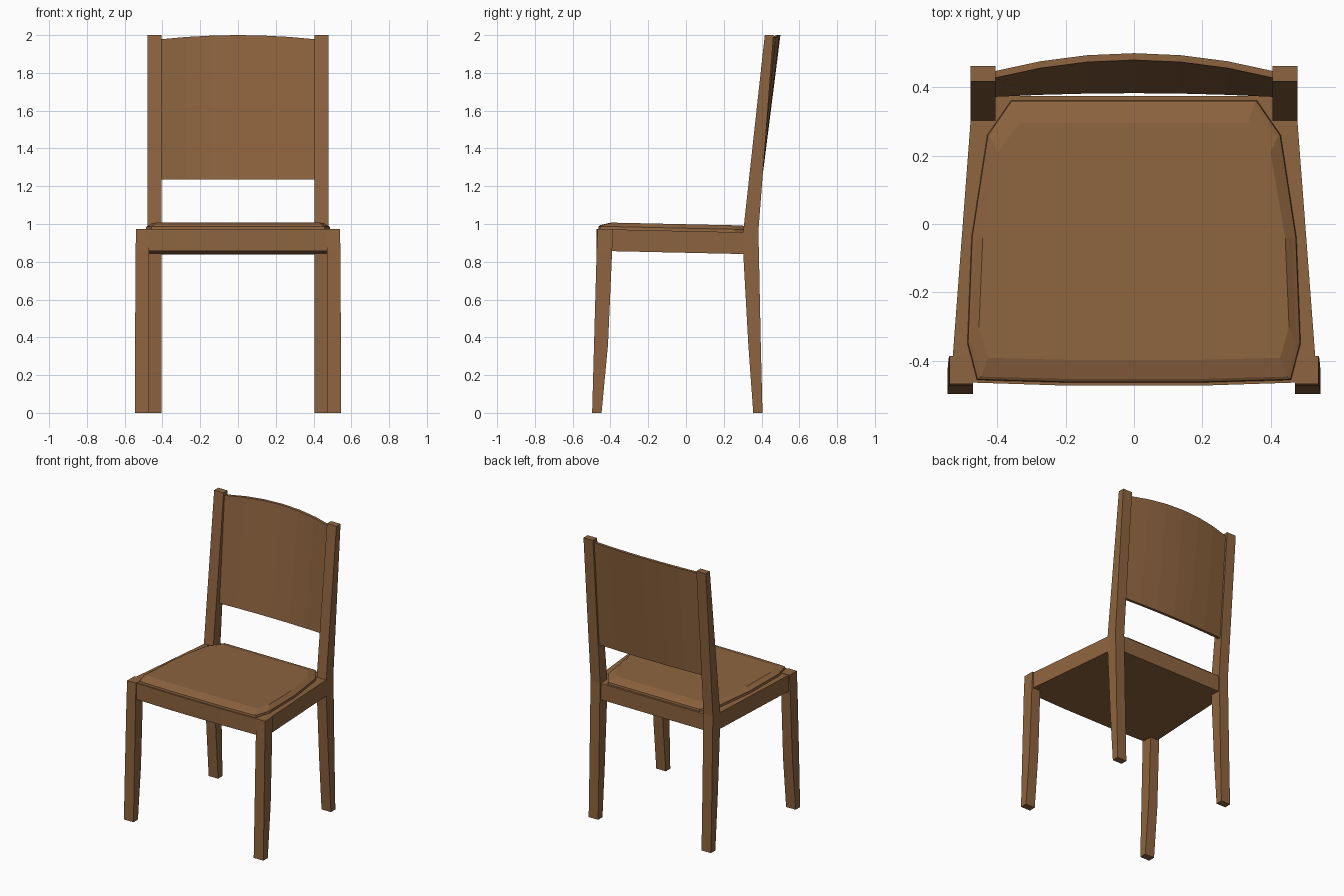
import bpy, bmesh

if "Cube" in bpy.data.objects:
    bpy.data.objects.remove(bpy.data.objects["Cube"])

wood = bpy.data.materials.new("brown wood")
wood.diffuse_color = (0.27, 0.127, 0.05, 1)
wood.use_nodes = True
wood.node_tree.nodes["Principled BSDF"].inputs["Base Color"].default_value = wood.diffuse_color


def loft(name, rings):
    """Closed solid through rings of equal point count."""
    bm = bmesh.new()
    vs = [[bm.verts.new(p) for p in r] for r in rings]
    n = len(vs[0])
    for a, b in zip(vs, vs[1:]):
        for i in range(n):
            j = (i + 1) % n
            bm.faces.new((a[i], a[j], b[j], b[i]))
    bm.faces.new(vs[0])
    bm.faces.new(vs[-1])
    bmesh.ops.recalc_face_normals(bm, faces=bm.faces)
    me = bpy.data.meshes.new(name)
    bm.to_mesh(me)
    bm.free()
    me.materials.append(wood)
    ob = bpy.data.objects.new(name, me)
    bpy.context.collection.objects.link(ob)
    return ob


def mirrored(pts):
    """Complete an outline given as its right half, front to back."""
    return pts + [(-x, y) for x, y in reversed(pts)]


def seat_z(y, lift=0.0):
    """Height of the frame top, sloping down to the back."""
    return 0.975 - 0.022 * (y + 0.47) + lift


# legs: sections (z, y front, y back, x inner, x outer)
front_sec = [(0, -0.497, -0.447, 0.471, 0.546),
             (0.36, -0.487, -0.413, 0.471, 0.545),
             (0.86, -0.473, -0.391, 0.471, 0.542),
             (0.974, -0.468, -0.386, 0.471, 0.54)]
back_sec = [(0, 0.356, 0.405, 0.405, 0.479),
            (0.36, 0.330, 0.396, 0.405, 0.479),
            (0.845, 0.303, 0.386, 0.405, 0.479),
            (0.96, 0.303, 0.383, 0.405, 0.479),
            (2.0, 0.417, 0.463, 0.405, 0.479)]
for side, s in (("left", -1), ("right", 1)):
    for part, secs in (("front_leg", front_sec), ("back_leg_and_post", back_sec)):
        loft(f"{part}_{side}", [[(s * a, f, z), (s * b, f, z), (s * b, k, z), (s * a, k, z)]
                                for z, f, k, a, b in secs])

# seat frame with gently bowed front
frame = mirrored([(0.2, -0.473), (0.48, -0.464), (0.533, -0.42), (0.477, 0.32), (0.44, 0.375)])
loft("seat_frame", [[(x, y, seat_z(y, d)) for x, y in frame] for d in (-0.117, -0.002)])

# seat pad
pad = mirrored([(0.2, -0.464), (0.46, -0.457), (0.488, -0.35), (0.476, -0.04),
                (0.43, 0.26), (0.36, 0.362)])
pad_rings = []
for sx, sy, lift in ((1, 1, -0.004), (0.995, 0.995, 0.013), (0.975, 0.975, 0.019), (0.93, 0.84, 0.034)):
    pad_rings.append([(x * sx, -0.05 + (y + 0.05) * sy,
                       seat_z(-0.05 + (y + 0.05) * sy, lift)) for x, y in pad])
loft("seat_pad", pad_rings)

# curved backrest panel, bow grows toward the top
rings = []
for i in range(7):
    x = -0.41 + 0.82 * i / 6
    bow = 1 - (x / 0.41) ** 2
    yb, yt = 0.372 + 0.011 * bow, 0.427 + 0.053 * bow
    zt = 1.978 + 0.022 * bow
    rings.append([(x, yb, 1.235), (x, yb + 0.02, 1.235), (x, yt + 0.02, zt), (x, yt, zt)])
loft("backrest_panel", rings)
